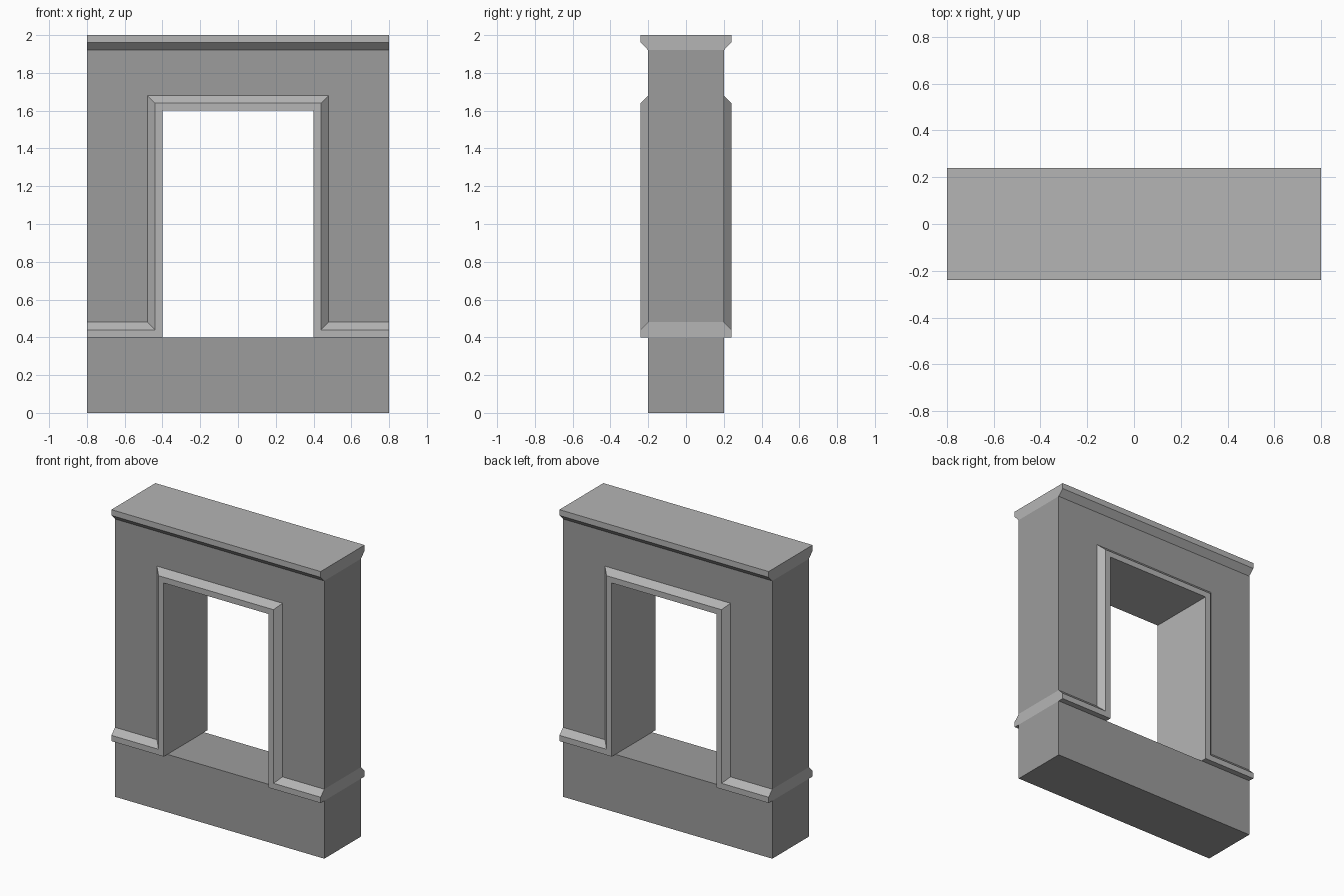
import bpy
import bmesh

if "Cube" in bpy.data.objects:
    bpy.data.objects.remove(bpy.data.objects["Cube"])


def grey(name, v):
    mat = bpy.data.materials.new(name)
    mat.diffuse_color = (v, v, v, 1)
    mat.use_nodes = True
    mat.node_tree.nodes["Principled BSDF"].inputs["Base Color"].default_value = mat.diffuse_color
    return mat


wall_grey = grey("wall_grey", 0.335)
trim_grey = grey("trim_grey", 0.46)


def loft(name, mat, rings, hidden=lambda seg, edge: False):
    """Join matching rings of points, cap both ends, omit faces buried in other parts."""
    bm = bmesh.new()
    loops = [[bm.verts.new(p) for p in ring] for ring in rings]
    n = len(loops[0])
    for s, (a, b) in enumerate(zip(loops, loops[1:])):
        for j in range(n):
            if not hidden(s, j):
                k = (j + 1) % n
                bm.faces.new((a[j], a[k], b[k], b[j]))
    bm.faces.new(loops[0][::-1])
    bm.faces.new(loops[-1])
    mesh = bpy.data.meshes.new(name)
    bm.to_mesh(mesh)
    bm.free()
    mesh.materials.append(mat)
    obj = bpy.data.objects.new(name, mesh)
    bpy.context.collection.objects.link(obj)
    return obj


def slab(name, outline, hidden):
    """Extrude an x-z outline through the wall thickness."""
    rings = [[(x, y, z) for x, z in outline] for y in (0.2, -0.2)]
    return loft(name, wall_grey, rings, lambda s, j: j in hidden)


# Base below the window, its top forming the sill
slab("wall_base",
     [(-.8, .4), (-.8, 0), (.8, 0), (.8, .4), (.4, .4), (-.4, .4)], {3, 5})

# Upper wall wrapping around the window trim
slab("upper_wall",
     [(-.8, 1.92), (-.8, .48), (-.48, .48), (-.48, 1.68),
      (.48, 1.68), (.48, .48), (.8, .48), (.8, 1.92)], {1, 2, 3, 4, 5, 7})

# Cornice along the top, chamfered underneath on both faces
cornice = [(-.2, 1.92), (.2, 1.92), (.24, 1.96), (.24, 2), (-.24, 2), (-.24, 1.96)]
loft("cornice", trim_grey, [[(x, y, z) for y, z in cornice] for x in (-.8, .8)],
     lambda s, j: j == 0)

# Window lining and ledge: one mitred profile (outward offset, y) swept along the path
profile = [(0, -.24), (0, -.2), (0, .2), (0, .24),
           (.04, .24), (.08, .2), (.08, -.2), (.04, -.24)]
path = [((-.8, .4), (0, 1)), ((-.4, .4), (-1, 1)), ((-.4, 1.6), (-1, 1)),
        ((.4, 1.6), (1, 1)), ((.4, .4), (1, 1)), ((.8, .4), (0, 1))]
loft("window_trim", trim_grey,
     [[(x + o * dx, y, z + o * dz) for o, y in profile] for (x, z), (dx, dz) in path],
     lambda s, j: j == 5 or (j == 1 and s in (0, 4)))
